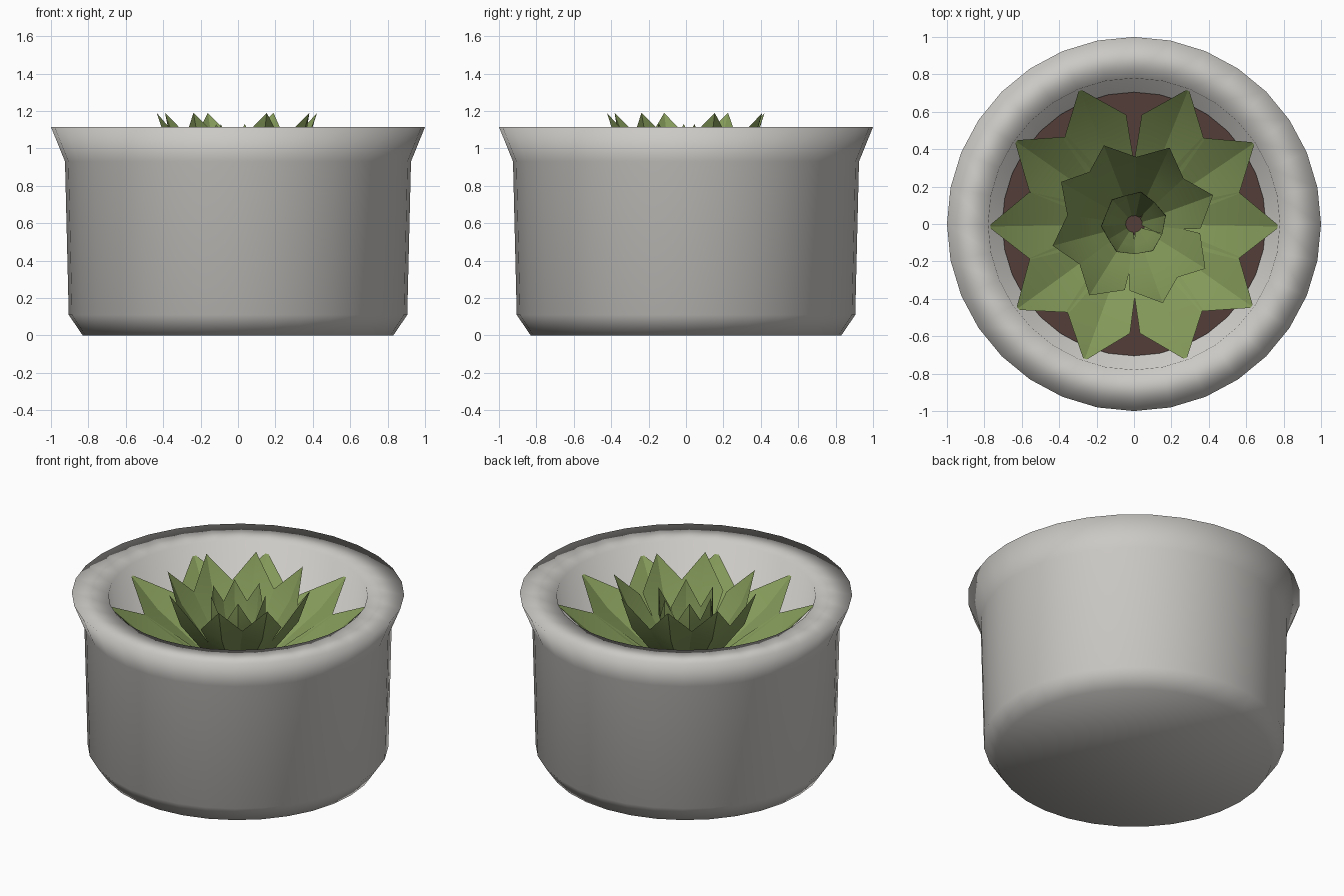
import bpy
import bmesh
from math import cos, sin, pi, radians
from mathutils import Vector, Matrix

cube = bpy.data.objects.get("Cube")
if cube:
    bpy.data.objects.remove(cube, do_unlink=True)

SOIL_Z = 0.6


def material(name, rgb):
    mat = bpy.data.materials.new(name)
    mat.use_nodes = True
    color = (*rgb, 1)
    mat.diffuse_color = color
    shader = mat.node_tree.nodes["Principled BSDF"]
    shader.inputs["Base Color"].default_value = color
    shader.inputs["Roughness"].default_value = 0.8
    return mat


ceramic = material("pale_ceramic", (0.60, 0.585, 0.56))
earth = material("dark_soil", (0.085, 0.048, 0.04))
green = material("leaf_green", (0.23, 0.32, 0.10))


def finish(bm, name, mat, smooth_angle):
    bmesh.ops.recalc_face_normals(bm, faces=bm.faces)
    mesh = bpy.data.meshes.new(name)
    bm.to_mesh(mesh)
    bm.free()
    mesh.materials.append(mat)
    obj = bpy.data.objects.new(name, mesh)
    bpy.context.collection.objects.link(obj)
    bpy.ops.object.select_all(action="DESELECT")
    obj.select_set(True)
    bpy.context.view_layer.objects.active = obj
    bpy.ops.object.shade_smooth_by_angle(angle=smooth_angle)
    return obj


def lathe(name, profile, mat, smooth_angle, sides=32):
    """Revolve (radius, height) points and cap both ends."""
    bm = bmesh.new()
    rings = []
    for r, z in profile:
        rings.append([bm.verts.new((r * cos(2 * pi * i / sides), r * sin(2 * pi * i / sides), z))
                      for i in range(sides)])
    for low, high in zip(rings, rings[1:]):
        for i in range(sides):
            j = (i + 1) % sides
            bm.faces.new((low[i], low[j], high[j], high[i]))
    bm.faces.new(rings[0])
    bm.faces.new(rings[-1])
    return finish(bm, name, mat, smooth_angle)


# Pot: chamfered foot, flared lip, broad rim and hollow inside
lathe("pot", [(0.83, 0), (0.905, 0.11), (0.925, 0.93), (1.0, 1.115),
              (0.78, 1.105), (0.70, SOIL_Z - 0.05)], ceramic, pi)

# Soil disc
lathe("soil", [(0.70, SOIL_Z - 0.04), (0.705, SOIL_Z)], earth, radians(30))

# Leaf stations: fraction along the leaf, fraction of full half width
STATIONS = [(0.0, 0.22), (0.4, 0.74), (0.69, 1.0)]


def add_leaf(bm, angle, start, tip, half_width, cup):
    """Pointed leaf with raised edges, a sunken midrib and a keel below."""
    base = Vector((start[0], 0, start[1]))
    axis = Vector((tip[0], 0, tip[1])) - base
    up = Vector((-axis.z, 0, axis.x)).normalized()
    turn = Matrix.Rotation(angle, 3, "Z")

    def vert(t, side, lift):
        return bm.verts.new(turn @ (base + axis * t + Vector((0, side, 0)) + up * lift))

    rows = []
    for t, w in STATIONS:
        side = half_width * w
        rows.append([vert(t, -side, 0), vert(t, 0, -cup * w),
                     vert(t, side, 0), vert(t, 0, -cup * w - 0.02)])
    point = vert(1, 0, 0)
    for a, b in zip(rows, rows[1:]):
        for i in range(4):
            j = (i + 1) % 4
            bm.faces.new((a[i], a[j], b[j], b[i]))
    for i in range(4):
        bm.faces.new((rows[-1][i], rows[-1][(i + 1) % 4], point))
    bm.faces.new(rows[0])


def leaf_ring(name, angles, start, tip, half_width, cup):
    bm = bmesh.new()
    for a in angles:
        add_leaf(bm, radians(a), start, tip, half_width, cup)
    return finish(bm, name, green, radians(25))


# Rosette: three rings, steeper toward the middle
leaf_ring("outer_leaves", [-1, 34, 68, 112, 145, 181, 216, 250, 291, 325],
          (0.06, SOIL_Z - 0.02), (0.78, 1.04), 0.18, 0.045)
leaf_ring("middle_leaves", [20, 65, 111, 150, 195, 238, 290, 328],
          (0.05, SOIL_Z), (0.45, 1.19), 0.145, 0.04)
leaf_ring("inner_leaves", [15, 78, 132, 184, 238, 305],
          (0.04, SOIL_Z), (0.175, 1.13), 0.09, 0.025)
